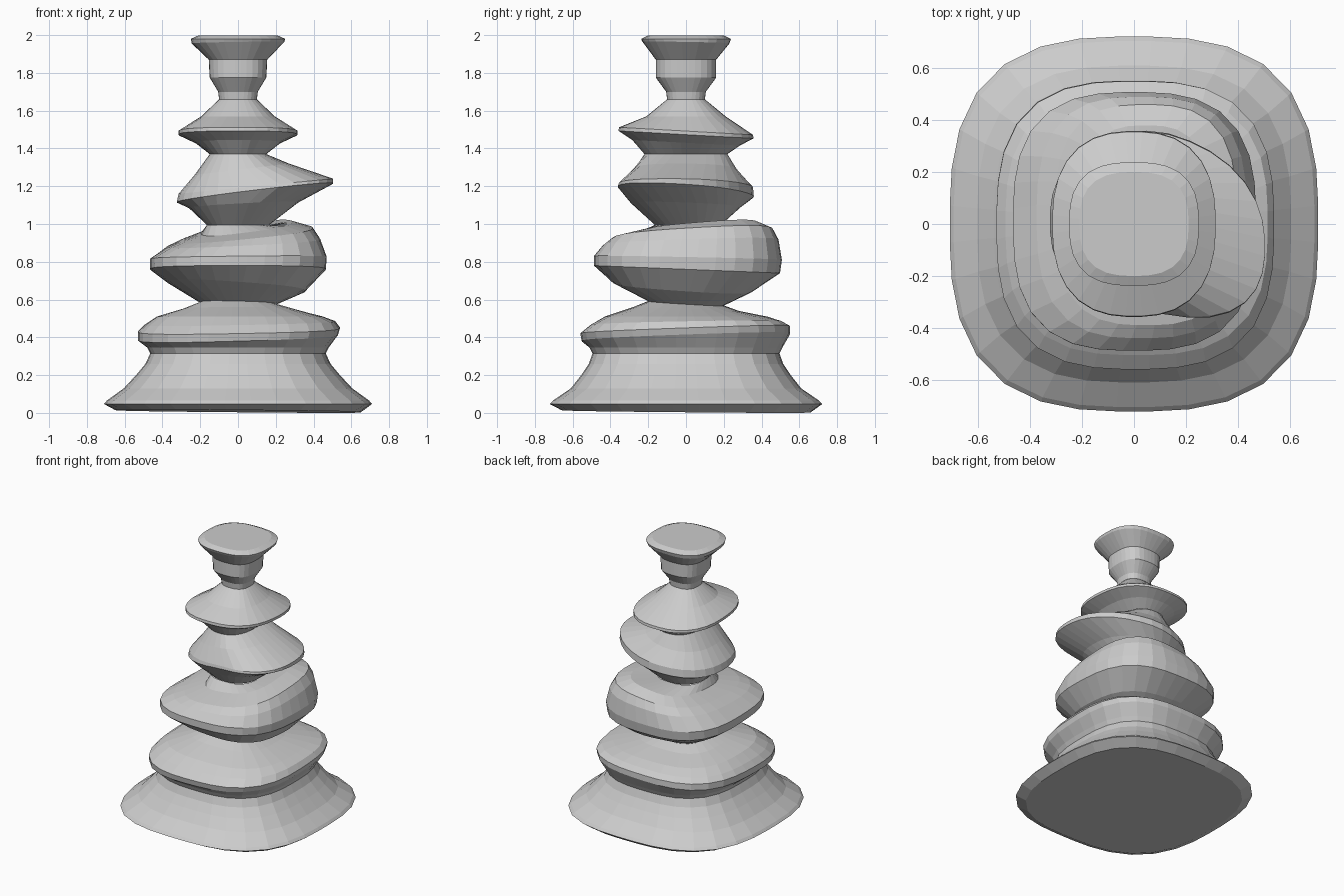
import bpy, bmesh, math

SEGMENTS = 32


def ring_points(z, rx, ry, cx=0, cy=0, tx=0, ty=0, skew=0, power=2.85):
    """Rounded-square ring: height, half sizes, centre, x/y tilt, skew of the right side."""
    pts = []
    for i in range(SEGMENTS):
        a = 2 * math.pi * (i + 0.5) / SEGMENTS
        c, s = math.cos(a), math.sin(a)
        k = (abs(c) ** power + abs(s) ** power) ** (-1 / power)
        u, v = c * k, s * k
        pts.append((cx + rx * u, cy + ry * v + skew * max(u, 0), z + tx * u + ty * v))
    return pts


def loft(name, rings, power, cap_bottom=False, cap_top=False):
    bm = bmesh.new()
    loops = [[bm.verts.new(p) for p in ring_points(*(list(r) + [0] * (8 - len(r))), power)]
             for r in rings]
    for lo, hi in zip(loops, loops[1:]):
        for i in range(SEGMENTS):
            j = (i + 1) % SEGMENTS
            bm.faces.new((lo[i], lo[j], hi[j], hi[i]))
    if cap_bottom:
        bm.faces.new(loops[0][::-1])
    if cap_top:
        bm.faces.new(loops[-1])
    mesh = bpy.data.meshes.new(name)
    bm.to_mesh(mesh)
    bm.free()
    obj = bpy.data.objects.new(name, mesh)
    bpy.context.collection.objects.link(obj)
    return obj


# Narrow joints shared by neighbouring parts
waist = (0.315, .465, .495)
neck_1 = (0.58, .20, .20, 0, 0, -.005, -.012)
neck_2 = (0.995, .165, .175, 0, .01)
neck_3 = (1.37, .15, .22)
neck_4 = (1.66, .10, .10)

# Flared base
loft("base", [(.02, .65, .66, 0, 0, -.006, -.006), (.047, .71, .722), (.065, .695, .705),
              (.13, .605, .61), (.20, .54, .555), (.26, .49, .515), waist],
     2.85, cap_bottom=True)

# Lowest stone
loft("stone_1", [waist, (.345, .48, .51), (.40, .53, .552, 0, 0, .015, .02),
                 (.44, .535, .555, .005, -.005, .01, .02), (.475, .505, .505, .01, 0, .01, .01),
                 (.51, .44, .43, .01), (.55, .29, .28, 0, 0, 0, -.01), neck_1], 2.85)

# Second stone, raised at the back right
loft("stone_2", [neck_1, (.67, .365, .37, -.01, -.02, -.025, -.025),
                 (.76, .465, .493, 0, .005, 0, -.02), (.82, .468, .498, .002, .01, .005, -.01),
                 (.90, .405, .465, .03, .025, .02, .015), (.945, .35, .425, .045, .035, .035, .025),
                 (.98, .24, .31, .045, .07, .03, .025), neck_2], 2.85)

# Third stone, pulled to a point on the right
loft("stone_3", [neck_2, (1.10, .29, .29, .03, 0, .015, -.01, -.03),
                 (1.165, .415, .35, .09, .01, .05, -.015, -.10),
                 (1.20, .41, .345, .095, .01, .04, 0, -.10),
                 (1.29, .25, .27, .02, 0, .03, 0, -.03), neck_3], 2.35)

# Fourth stone
loft("stone_4", [neck_3, (1.43, .225, .285, 0, 0, 0, -.015),
                 (1.473, .315, .358, 0, 0, 0, -.02), (1.492, .315, .355, 0, 0, 0, -.02),
                 (1.57, .195, .21), neck_4], 2.5)

# Top cup
loft("finial", [neck_4, (1.70, .105, .105), (1.775, .15, .16), (1.87, .155, .16),
                (1.96, .245, .23, 0, 0, .004, -.004), (1.98, .25, .238), (1.998, .21, .20)],
     2.7, cap_top=True)

# Rest on the ground
low = min(v.co.z for v in bpy.data.objects["base"].data.vertices)
for v in bpy.data.objects["base"].data.vertices:
    if v.co.z < .03:
        v.co.z -= low
